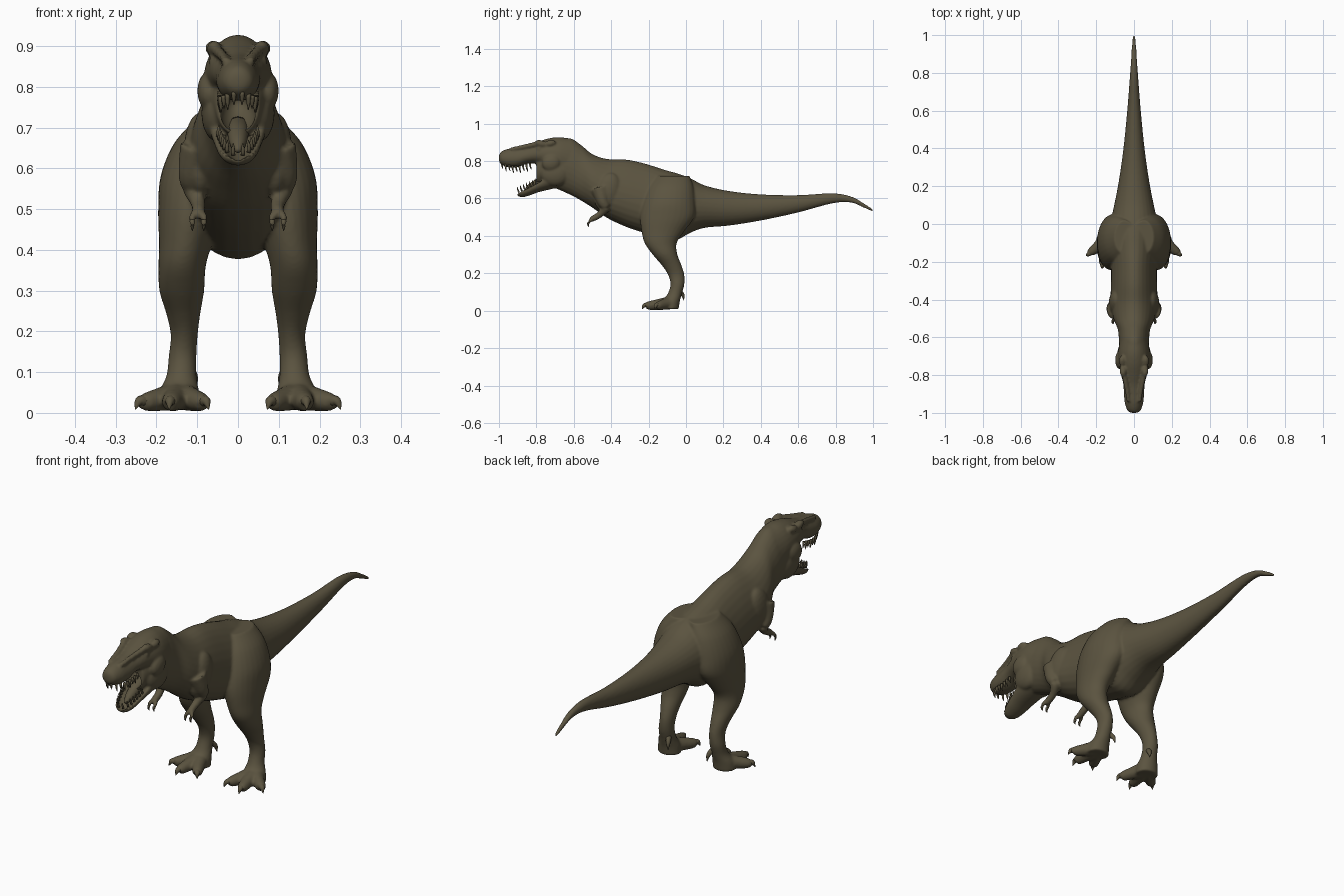
import bpy, bmesh, math
from mathutils import Vector, Matrix

if "Cube" in bpy.data.objects:
    bpy.data.objects.remove(bpy.data.objects["Cube"])

hide = bpy.data.materials.new("olive_brown_hide")
hide.diffuse_color = (0.105, 0.088, 0.051, 1)
hide.use_nodes = True
hide.node_tree.nodes["Principled BSDF"].inputs["Base Color"].default_value = hide.diffuse_color


def finish(name, bm):
    bmesh.ops.recalc_face_normals(bm, faces=bm.faces)
    me = bpy.data.meshes.new(name)
    bm.to_mesh(me)
    bm.free()
    ob = bpy.data.objects.new(name, me)
    bpy.context.collection.objects.link(ob)
    me.materials.append(hide)
    me.polygons.foreach_set("use_smooth", [True] * len(me.polygons))
    return ob


def spline(rows, steps=5):
    """Catmull-Rom interpolation of any tuples."""
    out, n = [], len(rows)
    for i in range(n - 1):
        p = [rows[max(0, min(n - 1, i + k))] for k in (-1, 0, 1, 2)]
        for s in range(steps):
            t = s / steps
            out.append(tuple(b + .5 * t * (c - a + t * (2*a - 5*b + 4*c - d + t * (3*(b - c) + d - a)))
                             for a, b, c, d in zip(*p)))
    return out + [rows[-1]]


def skin(bm, rings):
    vs = [[bm.verts.new(p) for p in r] for r in rings]
    n = len(vs[0])
    for a, b in zip(vs, vs[1:]):
        for i in range(n):
            bm.faces.new((a[i], a[(i+1) % n], b[(i+1) % n], b[i]))
    bm.faces.new(vs[0])
    bm.faces.new(vs[-1][::-1])


ANG = [2 * math.pi * i / 28 for i in range(28)]


def body_loft(bm, rows):
    """Upright sections: y, top, bottom, half width, taper towards the top."""
    skin(bm, [[(abs(w) * math.cos(a) * (1 - e * math.sin(a)), y,
                (t + b) / 2 + (t - b) / 2 * math.sin(a)) for a in ANG]
              for y, t, b, w, e in spline(rows)])


def leg_loft(bm, rows, s):
    """Level sections: z, x, y, radius x, radius y."""
    skin(bm, [[(s * (x + rx * math.cos(a)), y + ry * math.sin(a), z) for a in ANG]
              for z, x, y, rx, ry in spline(rows)])


def tube(bm, pts, s=1, n=12, steps=4):
    """Round tube through x, y, z, radius points."""
    pts = spline(pts, steps)
    rings = []
    for i, p in enumerate(pts):
        d = Vector(pts[min(i+1, len(pts)-1)][:3]) - Vector(pts[max(i-1, 0)][:3])
        q = d.to_track_quat('Z', 'Y')
        r = max(p[3], .0008)
        ring = []
        for k in range(n):
            a = 2 * math.pi * k / n
            v = Vector(p[:3]) + q @ Vector((r * math.cos(a), r * math.sin(a), 0))
            ring.append((s * v.x, v.y, v.z))
        rings.append(ring)
    skin(bm, rings)


def blob(bm, c, r, tilt=0):
    m = Matrix.Translation(c) @ Matrix.Rotation(tilt, 4, 'X') @ Matrix.Diagonal((*r, 1))
    bmesh.ops.create_uvsphere(bm, u_segments=20, v_segments=12, radius=1, matrix=m)


body = bmesh.new()
# trunk, neck and tail
body_loft(body, [
    (-.80, .82, .68, .052, 0), (-.76, .88, .675, .068, 0), (-.70, .915, .655, .078, 0),
    (-.62, .922, .62, .08, .05), (-.56, .885, .588, .085, .1), (-.50, .837, .55, .108, .15),
    (-.42, .811, .495, .122, .2), (-.32, .808, .448, .12, .2), (-.22, .787, .415, .12, .2),
    (-.12, .755, .388, .125, .15), (-.05, .735, .378, .125, .1), (.02, .71, .415, .122, .05),
    (.10, .67, .443, .105, 0), (.23, .64, .455, .08, 0), (.40, .622, .482, .056, 0),
    (.60, .618, .525, .036, 0), (.78, .628, .573, .022, 0), (.88, .612, .578, .015, 0),
    (.95, .575, .551, .011, 0), (1.0, .542, .528, .006, 0)])
# skull and snout
body_loft(body, [
    (-1.0, .83, .80, .014, 0), (-.988, .85, .782, .034, .05), (-.95, .866, .767, .048, .1),
    (-.90, .874, .768, .053, .15), (-.85, .883, .785, .056, .15), (-.80, .90, .785, .068, .1),
    (-.74, .92, .76, .08, .1), (-.68, .928, .73, .083, .1), (-.62, .92, .70, .075, .1)])
# lower jaw, a trough hanging open from the hinge: y, z, half width, half depth
jaw = spline([(-.68, .715, .072, .055), (-.74, .695, .07, .05), (-.80, .667, .06, .036),
              (-.85, .643, .05, .03), (-.885, .629, .036, .025), (-.905, .624, .012, .012)])
up = Vector((0, -.42, .9))
rings = []
for y, z, w, d in jaw:
    ring = []
    for a in ANG:
        s = math.sin(a)
        h = d * s * (1 - 1.5 * s * s if s > 0 else 1)
        ring.append(Vector((w * math.cos(a), y, z)) + up * h)
    rings.append(ring)
skin(body, rings)

for s in (1, -1):
    # hip, thigh, shin and ankle
    leg_loft(body, [
        (.72, .05, -.07, .055, .09), (.66, .08, -.08, .078, .12), (.58, .10, -.09, .09, .14),
        (.50, .115, -.10, .081, .145), (.42, .128, -.125, .066, .112), (.36, .137, -.135, .058, .085),
        (.30, .138, -.112, .055, .066), (.24, .134, -.075, .041, .052), (.19, .132, -.052, .033, .043),
        (.14, .136, -.046, .034, .037), (.09, .139, -.06, .037, .038), (.05, .145, -.08, .05, .047),
        (.008, .147, -.085, .054, .046)], s)
    # toes
    for x, y in ((.228, -.15), (.165, -.205), (.088, -.185)):
        tube(body, [(.145, -.07, .045, .036), ((.145 + x) / 2, (y - .08) / 2, .034, .03),
                    (x, y, .026, .022), (x + (x - .145) * .08, y - .01, .022, .012)], s)
    # arm with two fingers
    tube(body, [(.095, -.46, .65, .05), (.115, -.445, .585, .032), (.112, -.43, .55, .024),
                (.098, -.46, .515, .018), (.097, -.498, .492, .016), (.098, -.512, .482, .01)], s)
    for x in (.084, .112):
        tube(body, [(.097, -.492, .497, .012), (x, -.512, .482, .009), (x, -.521, .468, .007)], s)
    # shoulder, cheek, jaw muscle, brow horn, eye, snout ridge
    blob(body, (s * .092, -.42, .635), (.042, .07, .105), -.3)
    blob(body, (s * .074, -.72, .79), (.026, .05, .045), .4)
    blob(body, (s * .05, -.70, .735), (.04, .08, .07))
    blob(body, (s * .058, -.775, .893), (.019, .035, .018), -.3)
    blob(body, (s * .062, -.725, .895), (.018, .03, .018), .2)
    blob(body, (s * .06, -.785, .865), (.012, .012, .012))
    tube(body, [(.03, -.94, .862, .01), (.038, -.87, .876, .012), (.055, -.79, .893, .014)], s)

ob = finish("body", body)

# mouth cavity cutter
cut = bmesh.new()
blob(cut, (0, -.785, .735), (.043, .095, .04), .35)
cutter = finish("mouth_cutter", cut)
cutter.hide_render = True

# fuse all the flesh into one smooth surface, then open the mouth
bpy.context.view_layer.objects.active = ob
ob.select_set(True)
m = ob.modifiers.new("fuse", 'REMESH')
m.mode, m.voxel_size, m.use_smooth_shade = 'VOXEL', .006, True
m = ob.modifiers.new("soften", 'SMOOTH')
m.factor, m.iterations = .5, 5
m = ob.modifiers.new("mouth", 'BOOLEAN')
m.operation, m.object, m.solver = 'DIFFERENCE', cutter, 'EXACT'
for m in list(ob.modifiers):
    bpy.ops.object.modifier_apply(modifier=m.name)
bpy.data.objects.remove(cutter)
bpy.ops.object.shade_smooth_by_angle(angle=math.radians(50))

# tongue
bm = bmesh.new()
tube(bm, [(0, -.72, .70, .028), (0, -.78, .685, .026), (0, -.83, .66, .02), (0, -.86, .643, .006)])
finish("tongue", bm)

# claws on toes, fingers and the raised hind toe
bm = bmesh.new()
for s in (1, -1):
    for x, y, dx, dy in ((.23, -.152, .022, -.016), (.165, -.205, .004, -.03), (.086, -.188, -.014, -.022)):
        tube(bm, [(x, y, .03, .014), (x + dx * .6, y + dy * .6, .028, .011), (x + dx, y + dy, .008, .001)], s, 10)
    for x in (.084, .112):
        tube(bm, [(x, -.52, .472, .007), (x, -.524, .46, .005), (x, -.518, .447, .001)], s, 8)
    tube(bm, [(.12, -.04, .11, .013), (.108, -.018, .085, .01), (.104, -.012, .055, .001)], s, 10)
finish("claws", bm)

# upper and lower teeth
bm = bmesh.new()
for s in (1, -1):
    for i in range(9):
        t = i / 8
        y = -.985 + .15 * t
        x = .045 * math.sqrt(min(1, .05 + t * 2.2))
        z = .788 - .012 * math.sin(math.pi * t)
        ln = .036 if i % 2 else .028
        tube(bm, [(x, y, z, .0065), (x, y + .003, z - ln * .6, .005), (x * .98, y + .007, z - ln - .004, .001)], s, 6, 2)
    for i in range(7):
        t = i / 6
        y, z = -.893 + .095 * t, .632 + .045 * t
        x = .012 + .036 * math.sqrt(t)
        tube(bm, [(x, y, z, .0055), (x, y - .007, z + .018, .004), (x * .97, y - .009, z + .03, .001)], s, 6, 2)
finish("teeth", bm)
